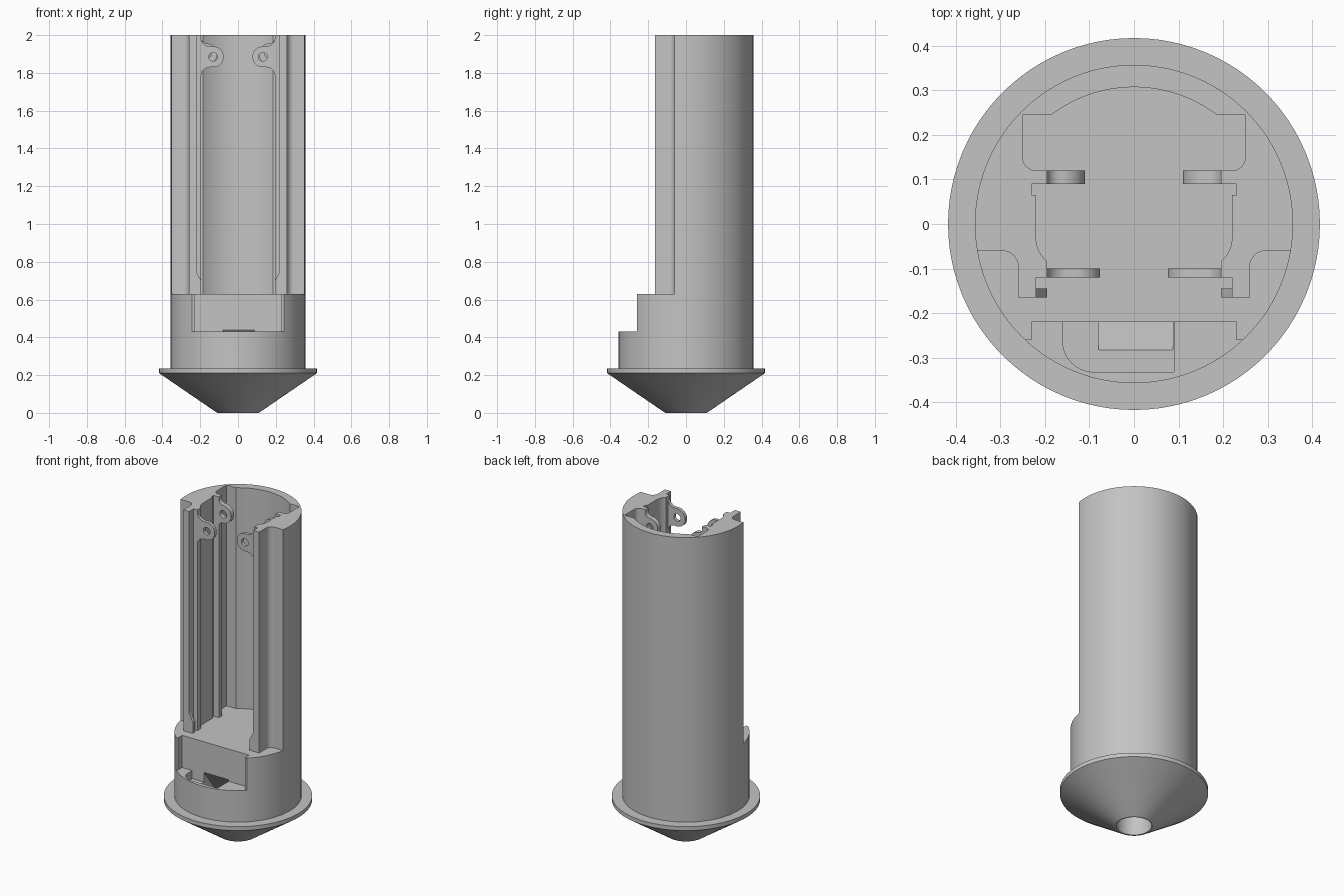
import bpy, bmesh
from math import cos, sin, radians
from mathutils import Vector

if "Cube" in bpy.data.objects:
    bpy.data.objects.remove(bpy.data.objects["Cube"])

grey = bpy.data.materials.new("plain_grey")
grey.use_nodes = True
grey.diffuse_color = (0.55, 0.55, 0.55, 1)
grey.node_tree.nodes["Principled BSDF"].inputs["Base Color"].default_value = (0.55, 0.55, 0.55, 1)


def arc(cx, cy, r, a0, a1, n=10):
    angles = [radians(a0 + (a1 - a0) * i / n) for i in range(n + 1)]
    return [(cx + r * cos(a), cy + r * sin(a)) for a in angles]


def finish(name, bm):
    bmesh.ops.recalc_face_normals(bm, faces=bm.faces)
    mesh = bpy.data.meshes.new(name)
    bm.to_mesh(mesh)
    bm.free()
    mesh.materials.append(grey)
    ob = bpy.data.objects.new(name, mesh)
    bpy.context.collection.objects.link(ob)
    return ob


def prism(name, outline, lo, hi, axis="z"):
    """Extrude a 2D outline along an axis; the outline uses the other two axes in order."""
    place = {"z": lambda p: (p[0], p[1], lo),
             "y": lambda p: (p[0], lo, p[1]),
             "x": lambda p: (lo, p[0], p[1])}[axis]
    step = Vector([hi - lo if a == axis else 0 for a in "xyz"])
    bm = bmesh.new()
    face = bm.faces.new([bm.verts.new(place(p)) for p in outline])
    new = bmesh.ops.extrude_face_region(bm, geom=[face])["geom"]
    bmesh.ops.translate(bm, vec=step, verts=[v for v in new if isinstance(v, bmesh.types.BMVert)])
    return finish(name, bm)


def box(name, x0, x1, y0, y1, z0, z1):
    return prism(name, [(x0, y0), (x1, y0), (x1, y1), (x0, y1)], z0, z1)


def lathe(name, profile, n=96):
    bm = bmesh.new()
    rings = [[bm.verts.new((x, y, z)) for x, y in arc(0, 0, r, 0, 360, n)[:-1]] for r, z in profile]
    for a, b in zip(rings, rings[1:]):
        for i in range(n):
            j = (i + 1) % n
            bm.faces.new((a[i], a[j], b[j], b[i]))
    bm.faces.new(rings[0])
    bm.faces.new(rings[-1])
    return finish(name, bm)


def activate(ob):
    bpy.ops.object.select_all(action="DESELECT")
    ob.select_set(True)
    bpy.context.view_layer.objects.active = ob


def cut(ob, cutter):
    cutter.hide_render = True
    mod = ob.modifiers.new("cut", "BOOLEAN")
    mod.operation, mod.solver, mod.object = "DIFFERENCE", "EXACT", cutter
    activate(ob)
    bpy.ops.object.modifier_apply(modifier=mod.name)
    bpy.data.objects.remove(cutter)


def smooth(ob):
    activate(ob)
    bpy.ops.object.shade_smooth_by_angle(angle=radians(30))


# Turned outside: nose cone, flange and tube
body = lathe("tube_body", [(0.11, 0), (0.417, 0.21), (0.417, 0.235), (0.357, 0.235), (0.357, 2)])

# Long chamber with open front, side shoulders and rails
half = arc(0, 0, 0.307, 90, 53, 12)
half += [(0.25, 0.245)] + arc(0.22, 0.15, 0.03, 0, -90, 6)
half += [(0.195, 0.12), (0.195, 0.09), (0.23, 0.09), (0.23, 0.065), (0.22, 0.065)]
half += arc(0.15, -0.03, 0.07, 0, -50, 8)
half += [(0.195, -0.12), (0.22, -0.12), (0.22, -0.165), (0.26, -0.165)]
half += arc(0.295, -0.095, 0.035, 180, 90, 8)
half += [(0.5, -0.06), (0.5, -0.5)]
outline = half + [(-x, y) for x, y in reversed(half[1:])]
cut(body, prism("chamber_cutter", outline, 0.63, 2.2))

# Front step, its shallow recess and the pocket in the ledge
cut(body, box("step_cutter", -0.5, 0.5, -0.6, -0.26, 0.43, 0.7))
cut(body, box("recess_cutter", -0.23, 0.23, -0.5, -0.22, 0.43, 0.75))
pocket = arc(-0.09, -0.262, 0.07, 180, 270) + [(0.09, -0.332), (0.09, -0.22), (-0.16, -0.22)]
cut(body, prism("pocket_cutter", pocket, 0.38, 0.5))

# Sloping passage from the ledge down to the hole in the nose
cut(body, lathe("nose_hole_cutter", [(0.1, -0.1), (0.1, 0.25)], 48))
passage = [(-0.33, 0.44), (-0.22, 0.44), (0.03, 0.12), (-0.08, 0.12)]
cut(body, prism("passage_cutter", passage, -0.08, 0.088, "x"))
smooth(body)


# Drilled ears near the top of the chamber, and rail feet at its floor
def ear(name, side, cx, cz, fillet, y0, y1):
    r = 0.055
    fx, drop = 0.195 - fillet, r + fillet
    pts = [(0.202, cz - drop)] + arc(fx, cz - drop, fillet, 0, 90, 8)
    pts += arc(cx, cz, r, 270, 90, 20)
    pts += arc(fx, cz + drop, fillet, -90, 0, 8) + [(0.202, cz + drop)]
    # Drop coincident neighbours
    pts = [p for p, q in zip(pts, pts[1:] + pts[:1]) if (Vector(p) - Vector(q)).length > 1e-5]
    ob = prism(name, [(side * x, z) for x, z in pts], y0, y1, "y")
    hole = arc(side * cx, cz, 0.023, 0, 360, 24)[:-1]
    cut(ob, prism("ear_hole_cutter", hole, y0 - 0.1, y1 + 0.1, "y"))
    smooth(ob)


for label, side in (("left", 1), ("right", -1)):
    ear("front_ear_" + label, side, 0.131, 1.885, 0.045, -0.12, -0.1)
    ear("rear_ear_" + label, side, 0.165, 1.9, 0.03, 0.09, 0.12)
    foot = [(0.195, 0.625), (0.222, 0.625), (0.222, 0.75), (0.212, 0.73), (0.195, 0.7)]
    prism("rail_foot_" + label, [(side * x, z) for x, z in foot], -0.165, -0.145, "y")
